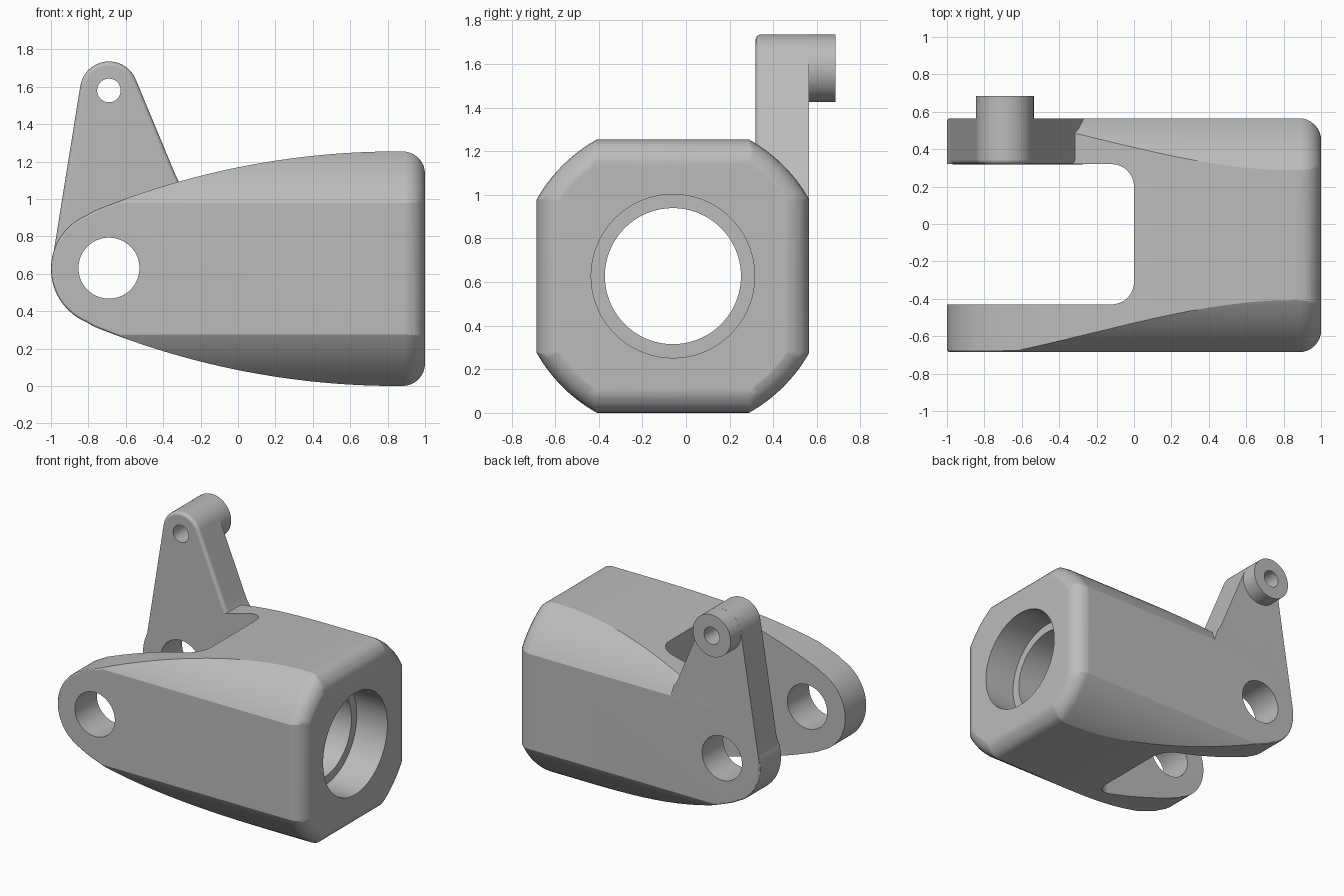
import bpy, bmesh
from math import cos, sin, pi, radians, sqrt

cube = bpy.data.objects.get("Cube")
if cube:
    bpy.data.objects.remove(cube, do_unlink=True)

MID_Y, MID_Z = -0.06, 0.627       # bore axis
Y0, Y1 = -0.685, 0.565            # outer side faces
SLOT0, SLOT1 = -0.43, 0.32        # inner faces of the two arms
PIVOT_X = -0.69


def arc(cu, cv, r, a0, a1, n):
    return [(cu + r * cos(radians(a0 + (a1 - a0) * i / n)),
             cv + r * sin(radians(a0 + (a1 - a0) * i / n))) for i in range(n + 1)]


def circle(cu, cv, r, n=96):
    return arc(cu, cv, r, 0, 360, n)[:-1]


def prism(name, pts, axis, a, b, round_a=0, round_b=0, segs=4):
    """Extrude a 2D outline along an axis, optionally rounding either end rim."""
    place = {"x": lambda u, v, t: (t, u, v),
             "y": lambda u, v, t: (u, t, v),
             "z": lambda u, v, t: (u, v, t)}[axis]
    bm = bmesh.new()
    lo = [bm.verts.new(place(u, v, a)) for u, v in pts]
    hi = [bm.verts.new(place(u, v, b)) for u, v in pts]
    caps = [bm.faces.new(lo), bm.faces.new(hi)]
    for i in range(len(pts)):
        j = (i + 1) % len(pts)
        bm.faces.new((lo[i], lo[j], hi[j], hi[i]))
    bmesh.ops.recalc_face_normals(bm, faces=bm.faces)
    for cap, size in zip(caps, (round_a, round_b)):
        if size:
            bmesh.ops.bevel(bm, geom=list(cap.edges), offset=size, segments=segs,
                            profile=0.5, affect="EDGES", clamp_overlap=False)
    bmesh.ops.recalc_face_normals(bm, faces=bm.faces)
    mesh = bpy.data.meshes.new(name)
    bm.to_mesh(mesh)
    bm.free()
    obj = bpy.data.objects.new(name, mesh)
    bpy.context.collection.objects.link(obj)
    return obj


def combine(target, other, operation):
    """Apply a boolean and discard the helper."""
    mod = target.modifiers.new("boolean", "BOOLEAN")
    mod.operation, mod.object, mod.solver = operation, other, "EXACT"
    dg = bpy.context.evaluated_depsgraph_get()
    dg.update()
    mesh = bpy.data.meshes.new_from_object(target.evaluated_get(dg))
    target.modifiers.clear()
    target.data = mesh
    bpy.data.objects.remove(other, do_unlink=True)


# Body side outline: round nose, long shallow arc, rounded rear corner
R = 4.29
upper = arc(PIVOT_X, MID_Z, 0.31, 180, 113, 20)
for i in range(25):
    x = -0.77 + 1.62 * i / 24
    upper.append((x, 2 * MID_Z - R + sqrt(R * R - (x - 0.85) ** 2)))
upper += arc(0.88, 2 * MID_Z - 0.12, 0.12, 90, 0, 8)
lower = [(x, 2 * MID_Z - z) for x, z in reversed(upper[1:])]
body = prism("yoke_body", upper + lower, "y", Y0, Y1, 0.015, 0.015, 3)

# Rounded rear corners in plan, then barrel-shaped chamfers
E = 0.001
plan = ([(-1.2, Y0 - E)] + arc(0.8805, Y0 + 0.12, 0.12 + E, -90, 0, 8)
        + arc(0.8805, Y1 - 0.12, 0.12 + E, 0, 90, 8) + [(-1.2, Y1 + E)])
combine(body, prism("plan_cutter", plan, "z", -0.2, 1.5), "INTERSECT")
combine(body, prism("barrel_cutter", circle(MID_Y, MID_Z, 0.717, 128), "x",
                    -1.3, 1.002, 0, 0.11, 6), "INTERSECT")

# Slot between the arms
slot = ([(-1.3, SLOT0)] + arc(-0.12, SLOT0 + 0.12, 0.12, -90, 0, 10)
        + arc(-0.12, SLOT1 - 0.12, 0.12, 0, 90, 10) + [(-1.3, SLOT1)])
combine(body, prism("slot_cutter", slot, "z", -0.3, 1.6), "DIFFERENCE")

# Upright lever growing from the left arm, with a small boss at its top
lever = arc(PIVOT_X, 1.58, 0.155, 171, 23, 24)
lever += [(-0.335, 1.13), (-0.318, 1.095), (-0.295, 1.06), (-0.265, 0.97), (-0.25, 0.8),
          (PIVOT_X, 0.4), (-0.9, 0.5), (-0.993, 0.67)]
lever_obj = prism("lever", lever, "y", SLOT1 - E, Y1 - E, 0.025)
combine(lever_obj, prism("boss", circle(PIVOT_X, 1.58, 0.1545, 64), "y", 0.45, 0.685), "UNION")
combine(body, lever_obj, "UNION")

# Bore with counterbore, pivot hole and pin hole
holes = [("bore", MID_Y, MID_Z, 0.312, "x", -0.3, 1.3),
         ("counterbore", MID_Y, MID_Z, 0.375, "x", 0.75, 1.3),
         ("pivot", PIVOT_X, 0.63, 0.163, "y", -1, 1),
         ("pin", PIVOT_X, 1.58, 0.063, "y", 0.1, 1)]
for name, u, v, r, axis, a, b in holes:
    combine(body, prism(name + "_cutter", circle(u, v, r, 72), axis, a, b), "DIFFERENCE")

# Material and shading
grey = bpy.data.materials.new("plain grey")
grey.use_nodes = True
colour = (0.5, 0.5, 0.5, 1)
grey.diffuse_color = colour
for node in grey.node_tree.nodes:
    if node.type == "BSDF_PRINCIPLED":
        node.inputs["Base Color"].default_value = colour
body.data.materials.clear()
body.data.materials.append(grey)
for face in body.data.polygons:
    face.material_index = 0

bpy.ops.object.select_all(action="DESELECT")
body.select_set(True)
bpy.context.view_layer.objects.active = body
bpy.ops.object.shade_smooth_by_angle(angle=radians(25))
weighted = body.modifiers.new("weighted_normals", "WEIGHTED_NORMAL")
weighted.keep_sharp = True
